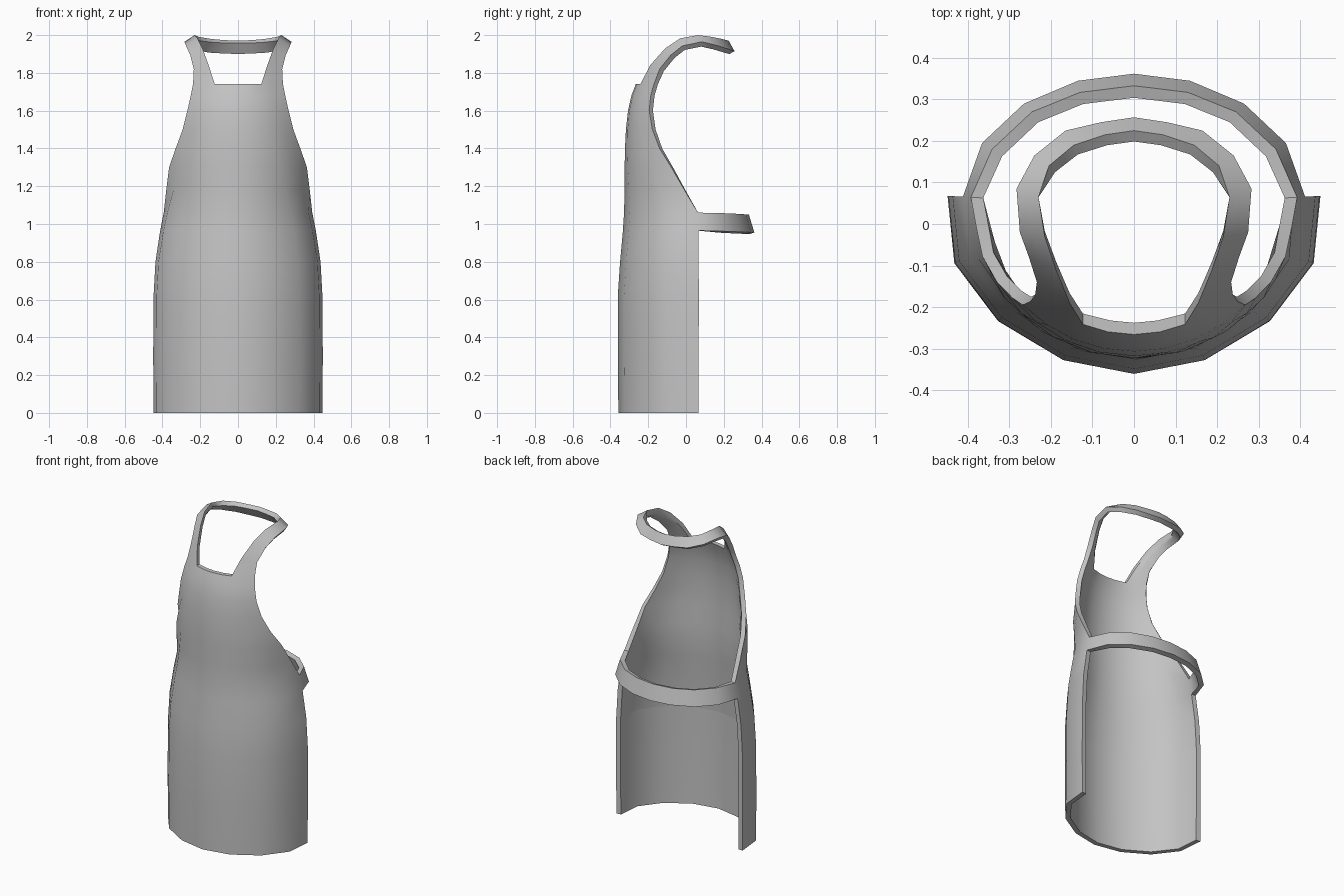
import bpy, bmesh, math
from mathutils import Vector

if "Cube" in bpy.data.objects:
    bpy.data.objects.remove(bpy.data.objects["Cube"])

cloth = bpy.data.materials.new("grey cloth")
cloth.diffuse_color = (0.55, 0.55, 0.55, 1)
cloth.use_nodes = True
cloth.node_tree.nodes["Principled BSDF"].inputs["Base Color"].default_value = cloth.diffuse_color

bm = bmesh.new()


def strip(rows):
    """Skin consecutive rows of points with quads."""
    vs = [[bm.verts.new(p) for p in r] for r in rows]
    for a, b in zip(vs, vs[1:]):
        for i in range(len(a) - 1):
            bm.faces.new((a[i], a[i + 1], b[i + 1], b[i]))


def mirrored(half):
    """Extend a right-to-centre path over to the left side."""
    return half + [(-x, y, z) for x, y, z in half[-2::-1]]


# apron body: height, half width, front y, edge y, arc angle
levels = [(0, .447, -.358, .066, 94), (.3, .449, -.361, .067, 94),
          (.62, .447, -.361, .068, 94), (.8, .437, -.349, .067, 94),
          (.965, .412, -.334, .066, 93), (1.06, .393, -.328, .064, 92),
          (1.18, .38, -.325, -.008, 82), (1.3, .365, -.325, -.078, 72),
          (1.4, .33, -.323, -.14, 62), (1.5, .293, -.318, -.178, 54),
          (1.6, .268, -.307, -.195, 45), (1.68, .25, -.289, -.187, 38),
          (1.74, .238, -.266, -.17, 30)]
square = [1, .95, .995, 1.02, 1]        # slightly boxier section low down
body, lining = [], []
for z, w, front, edge, angle in levels:
    a = math.radians(angle)
    k = max(0, min(1, (angle - 60) / 34))
    rx, ry = w / math.sin(a), (edge - front) / (1 - math.cos(a))
    thick = .03 if z < 1.2 else .028
    row = []
    for i in range(-4, 5):
        t = a * i / 4
        p = Vector((rx * math.sin(t) * (1 + k * (square[abs(i)] - 1)),
                    front + ry * (1 - math.cos(t)), z))
        n = Vector((math.sin(t) / rx, -math.cos(t) / ry, 0)).normalized()
        row.append(p)
        lining.append((p, p - n * thick))
    body.append(row)
strip(body)

# neck strap: inner and outer borders, starting on the bib corners
top = body[-1]
inner = mirrored([top[6], (.155, -.19, 1.84), (.188, -.11, 1.93), (.215, -.03, 1.983),
                  (.23, .065, 2.0), (.205, .14, 1.99), (.145, .19, 1.98),
                  (.07, .215, 1.973), (0, .225, 1.972)])
outer = mirrored([top[8], (.234, -.14, 1.82), (.253, -.08, 1.895), (.275, -.02, 1.943),
                  (.283, .085, 1.965), (.24, .165, 1.945), (.165, .225, 1.925),
                  (.08, .245, 1.918), (0, .257, 1.915)])
neck = [[i, (Vector(i) + Vector(o)) / 2, o] for i, o in zip(inner, outer)]
neck[0][1], neck[-1][1] = top[7], top[1]
strip(neck)

# waist strap: lower and upper borders, starting on the body edges
low = mirrored([body[4][8], (.366, .195, .962), (.265, .29, .958),
                (.135, .345, .956), (0, .362, .955)])
high = mirrored([body[5][8], (.342, .18, 1.058), (.246, .27, 1.054),
                 (.13, .317, 1.051), (0, .333, 1.05)])
strip(list(zip(low, high)))

bmesh.ops.remove_doubles(bm, verts=bm.verts, dist=.001)
bmesh.ops.recalc_face_normals(bm, faces=bm.faces)
# the bib must face forwards
bm.faces.ensure_lookup_table()
bm.normal_update()
if bm.faces[3].normal.y > 0:
    bmesh.ops.reverse_faces(bm, faces=bm.faces)

me = bpy.data.meshes.new("apron")
bm.to_mesh(me)
bm.free()
me.materials.append(cloth)
apron = bpy.data.objects.new("apron", me)
bpy.context.collection.objects.link(apron)

# cloth thickness, grown inwards
count = len(me.vertices)
solid = apron.modifiers.new("thickness", 'SOLIDIFY')
solid.thickness = .03
solid.offset = -1
solid.use_even_offset = True
bpy.context.view_layer.objects.active = apron
apron.select_set(True)
bpy.ops.object.modifier_apply(modifier=solid.name)
me = apron.data

# level the body lining and tuck the neck rim behind its front border
rim = [Vector(p) for p in inner[:5] + inner[-5:]]
for i in range(count):
    outer_v, inner_v = me.vertices[i].co, me.vertices[i + count].co
    for p, q in lining:
        if (outer_v - p).length < .002:
            inner_v[:] = q
    if any((outer_v - p).length < .002 for p in rim):
        inner_v.x = outer_v.x

bpy.ops.object.shade_smooth_by_angle(angle=math.radians(38))

# hem crease across the inside of the skirt
for e in me.edges:
    if all(v >= count and abs(me.vertices[v].co.z - .62) < .03 for v in e.vertices):
        e.use_edge_sharp = True
